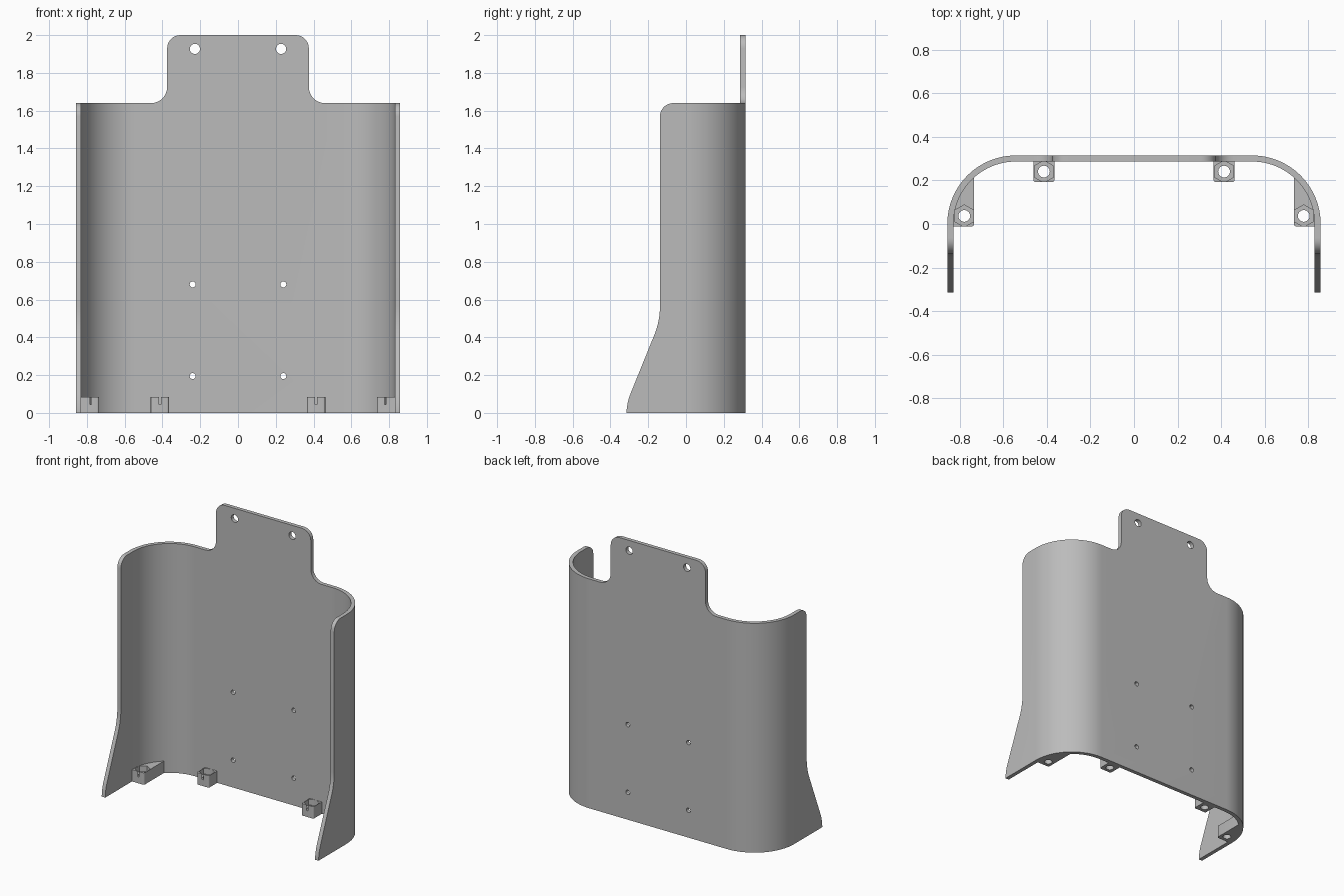
import bpy, bmesh, math
from mathutils import Vector

if "Cube" in bpy.data.objects:
    bpy.data.objects.remove(bpy.data.objects["Cube"])

grey = bpy.data.materials.new("mid grey")
grey.diffuse_color = (0.5, 0.5, 0.5, 1)
grey.use_nodes = True
grey.node_tree.nodes["Principled BSDF"].inputs["Base Color"].default_value = grey.diffuse_color


def rounded(corners, steps=8):
    """Outline from (a, b, radius) corners, with an arc at each nonzero radius."""
    out = []
    for i, (a, b, r) in enumerate(corners):
        p = Vector((a, b))
        if not r:
            out.append(p)
            continue
        u = (Vector(corners[i - 1][:2]) - p).normalized()
        v = (Vector(corners[(i + 1) % len(corners)][:2]) - p).normalized()
        half = math.acos(max(-1, min(1, u.dot(v)))) / 2
        centre = p + (u + v).normalized() * r / math.sin(half)
        s = p + u * r / math.tan(half) - centre
        e = p + v * r / math.tan(half) - centre
        a0 = math.atan2(s.y, s.x)
        turn = (math.atan2(e.y, e.x) - a0 + math.pi) % math.tau - math.pi
        for k in range(steps + 1):
            t = a0 + turn * k / steps
            out.append(centre + Vector((math.cos(t), math.sin(t))) * r)
    return out


def circle(a, b, r, n, start=0.0):
    return [Vector((a + r * math.cos(start + math.tau * k / n),
                    b + r * math.sin(start + math.tau * k / n))) for k in range(n)]


def prism(name, outline, axis, lo, hi):
    """Extrude a 2D outline along one axis."""
    place = {'x': lambda p, h: (h, p.x, p.y),
             'y': lambda p, h: (p.x, h, p.y),
             'z': lambda p, h: (p.x, p.y, h)}[axis]
    bm = bmesh.new()
    bottom = [bm.verts.new(place(p, lo)) for p in outline]
    top = [bm.verts.new(place(p, hi)) for p in outline]
    bm.faces.new(bottom)
    bm.faces.new(top)
    n = len(outline)
    for i in range(n):
        j = (i + 1) % n
        bm.faces.new((bottom[i], bottom[j], top[j], top[i]))
    bmesh.ops.recalc_face_normals(bm, faces=bm.faces)
    me = bpy.data.meshes.new(name)
    bm.to_mesh(me)
    bm.free()
    me.materials.append(grey)
    ob = bpy.data.objects.new(name, me)
    bpy.context.collection.objects.link(ob)
    return ob


def activate(ob):
    bpy.ops.object.select_all(action='DESELECT')
    ob.select_set(True)
    bpy.context.view_layer.objects.active = ob


def cut(ob, tool, operation='DIFFERENCE'):
    activate(ob)
    mod = ob.modifiers.new("cut", 'BOOLEAN')
    mod.operation = operation
    mod.solver = 'EXACT'
    mod.object = tool
    bpy.ops.object.modifier_apply(modifier=mod.name)
    bpy.data.objects.remove(tool)


# Wrap-around shell: U-shaped plan extruded upward
W, B, T = 0.858, 0.315, 0.028
shell = prism("shell", rounded([
    (-W, -0.5, 0), (-W, B, 0.315), (W, B, 0.315), (W, -0.5, 0),
    (W - T, -0.5, 0), (W - T, B - T, 0.287),
    (T - W, B - T, 0.287), (T - W, -0.5, 0)], 24), 'z', 0, 2.1)

# Side outline: flared foot and rounded upper front corner
cut(shell, prism("side_trim", rounded([
    (-0.315, -0.1, 0), (-0.315, 0.05, 0.3), (-0.138, 0.486, 0.4),
    (-0.138, 1.64, 0.07), (-0.06, 1.64, 0), (-0.06, 2.3, 0),
    (0.5, 2.3, 0), (0.5, -0.1, 0)]), 'x', -1.2, 1.2), 'INTERSECT')

# Front outline: shoulders and the raised hanging tab
cut(shell, prism("front_trim", rounded([
    (-1.1, -0.2, 0), (-1.1, 1.64, 0), (-0.375, 1.64, 0.085), (-0.375, 2, 0.07),
    (0.375, 2, 0.07), (0.375, 1.64, 0.085), (1.1, 1.64, 0), (1.1, -0.2, 0)]),
    'y', -0.8, 0.8), 'INTERSECT')

# Screw holes through the back wall
for x, z, r in ((0.228, 1.927, 0.027), (0.24, 0.68, 0.016), (0.24, 0.195, 0.016)):
    for s in (-1, 1):
        cut(shell, prism("hole_cutter", circle(s * x, z, r, 20), 'y', 0.1, 0.5))

# Nut bosses along the foot: back pair and side pair
back_outline = rounded([(0.366, 0.193, 0.01), (0.462, 0.193, 0.01),
                        (0.462, 0.293, 0), (0.366, 0.293, 0)], 4)
side_outline = rounded([(0.735, 0.22, 0), (0.735, -0.012, 0.012),
                        (0.835, -0.012, 0)], 4)
for k in range(13):
    t = math.radians(48.9) * k / 12
    if k < 12:
        side_outline.append(Vector((0.543 + 0.292 * math.cos(t), 0.292 * math.sin(t))))

bosses = []
for name, outline, cx, cy in (("back_boss", back_outline, 0.414, 0.241),
                              ("side_boss", side_outline, 0.78, 0.037)):
    boss = prism(name, outline, 'z', 0, 0.085)
    cut(boss, prism("nut_pocket", circle(cx, cy, 0.051, 6, math.pi / 2), 'z', 0.045, 0.2))
    cut(boss, prism("bolt_hole", circle(cx, cy, 0.027, 24), 'z', -0.1, 0.2))
    mod = boss.modifiers.new("mirror", 'MIRROR')
    mod.use_mirror_merge = False
    activate(boss)
    bpy.ops.object.modifier_apply(modifier=mod.name)
    bosses.append(boss)

# Smooth the curves, keep the edges crisp
for ob in [shell] + bosses:
    activate(ob)
    bpy.ops.object.shade_smooth_by_angle(angle=math.radians(25))
